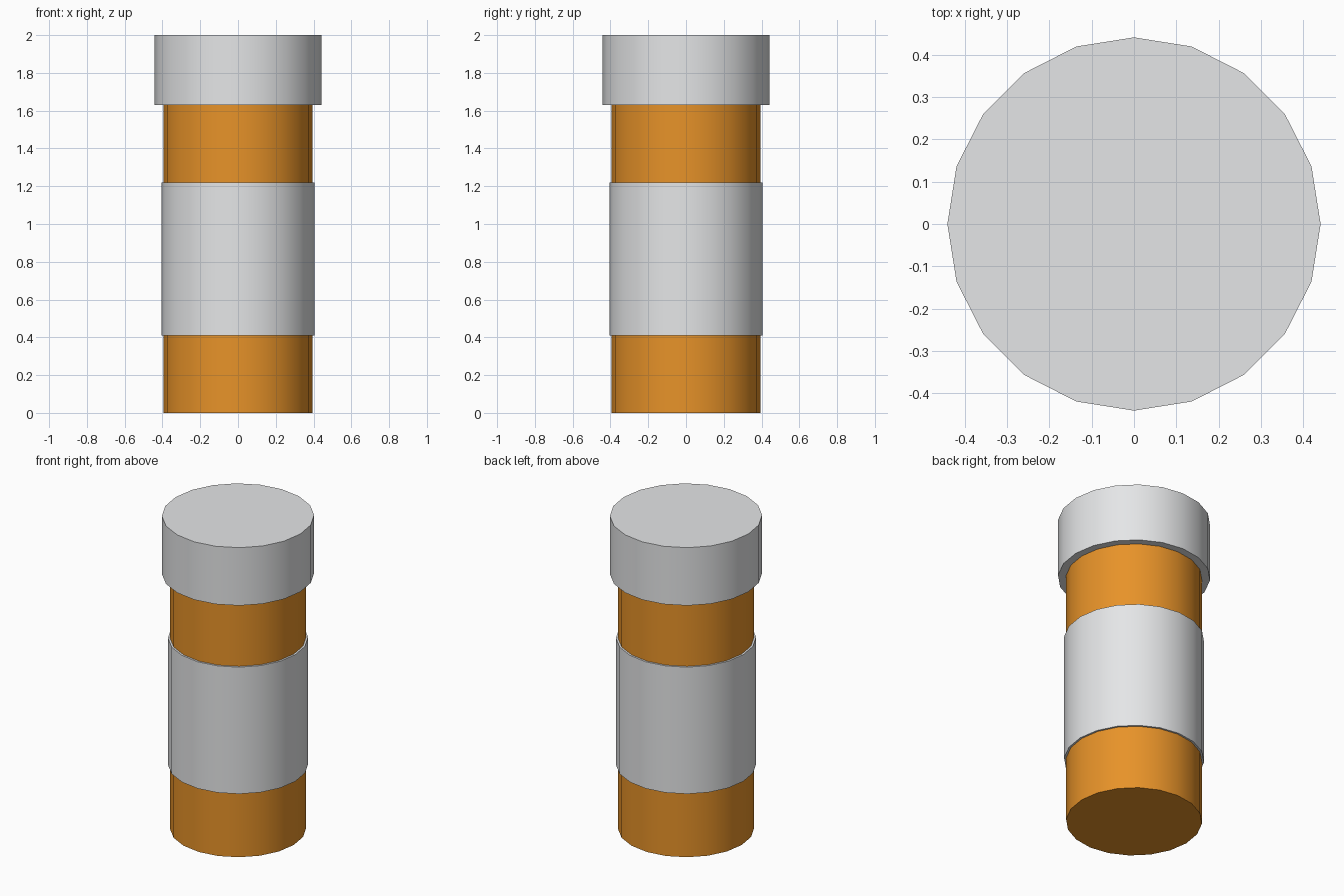
import bpy
import math

SIDES = 20

cube = bpy.data.objects.get("Cube")
if cube:
    bpy.data.objects.remove(cube, do_unlink=True)


def make_material(name, rgb):
    mat = bpy.data.materials.new(name)
    mat.use_nodes = True
    color = (*rgb, 1.0)
    mat.diffuse_color = color
    mat.node_tree.nodes["Principled BSDF"].inputs["Base Color"].default_value = color
    return mat


def cylinder(name, radius, bottom, top, mat):
    bpy.ops.mesh.primitive_cylinder_add(
        vertices=SIDES, radius=radius, depth=top - bottom,
        location=(0, 0, (bottom + top) / 2))
    obj = bpy.context.object
    obj.name = name
    obj.data.materials.append(mat)
    # Smooth round walls, crisp rims
    bpy.ops.object.shade_smooth_by_angle(angle=math.radians(30))
    return obj


amber = make_material("amber plastic", (0.80, 0.29, 0.022))
white = make_material("off white", (0.79, 0.80, 0.81))

# Bottle body, wrapped label and wide lid
cylinder("bottle_body", 0.394, 0.0, 1.64, amber)
cylinder("label", 0.406, 0.41, 1.22, white)
cylinder("lid", 0.441, 1.63, 2.0, white)
